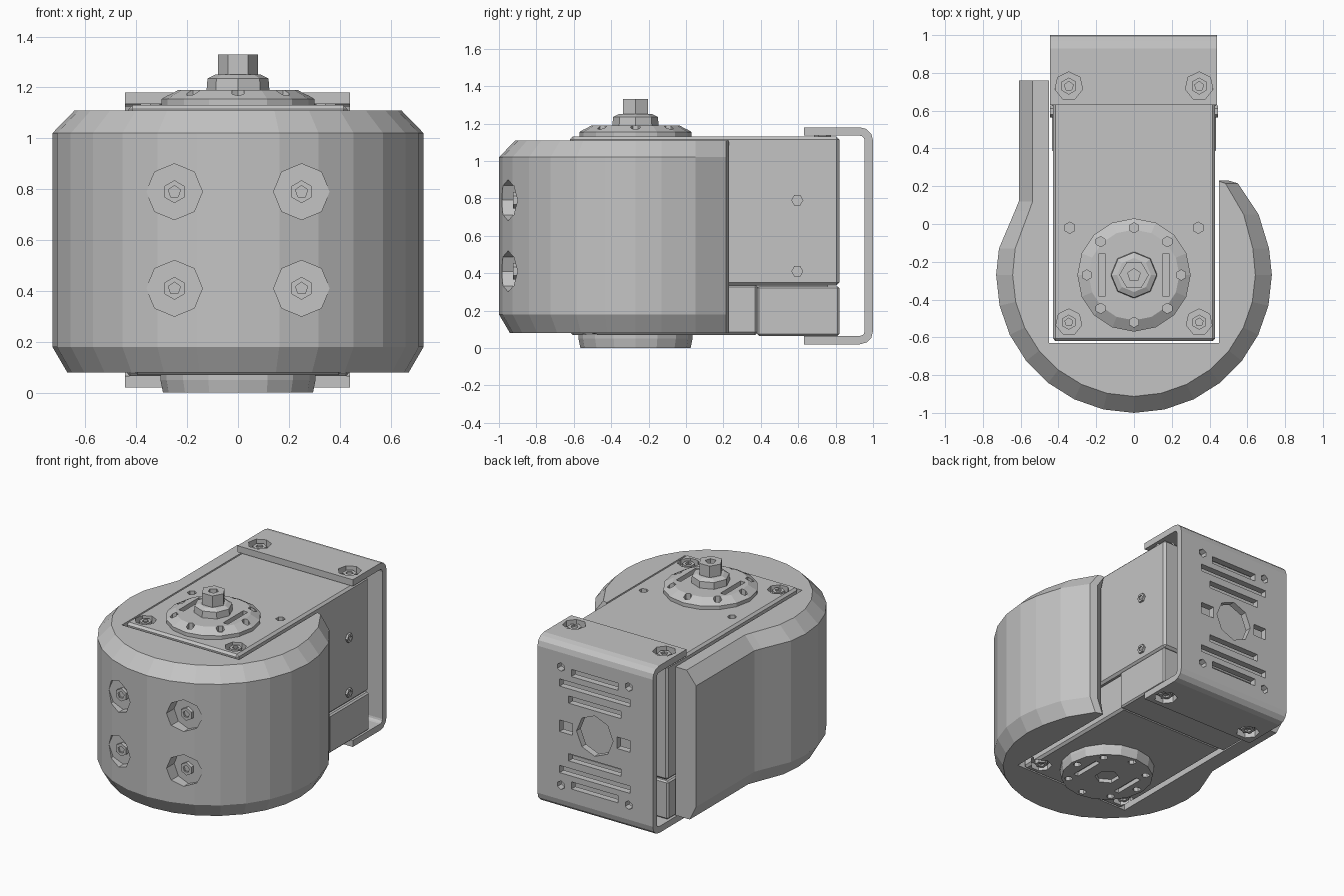
import bpy, bmesh, math
from mathutils import Matrix, Vector

if "Cube" in bpy.data.objects:
    bpy.data.objects.remove(bpy.data.objects["Cube"])

grey = bpy.data.materials.new("grey_plastic")
grey.diffuse_color = (0.55, 0.55, 0.55, 1)
grey.use_nodes = True
grey.node_tree.nodes["Principled BSDF"].inputs["Base Color"].default_value = grey.diffuse_color
AXIS = {'z': Matrix(), 'y': Matrix.Rotation(math.pi / 2, 4, 'X'),
        'x': Matrix.Rotation(math.pi / 2, 4, 'Y')}


def finish(name, bm):
    bmesh.ops.recalc_face_normals(bm, faces=bm.faces)
    me = bpy.data.meshes.new(name)
    bm.to_mesh(me)
    bm.free()
    me.materials.append(grey)
    ob = bpy.data.objects.new(name, me)
    bpy.context.collection.objects.link(ob)
    return ob


def add_box(bm, lo, hi):
    size = [b - a for a, b in zip(lo, hi)]
    mid = [(a + b) / 2 for a, b in zip(lo, hi)]
    return bmesh.ops.create_cube(bm, size=1, matrix=Matrix.Translation(mid) @ Matrix.Diagonal((*size, 1)))


def add_cyl(bm, c, r, h, n=8, axis='z', r2=None):
    bmesh.ops.create_cone(bm, cap_ends=True, segments=n, radius1=r, radius2=r if r2 is None else r2,
                          depth=h, matrix=Matrix.Translation(c) @ AXIS[axis])


def box(name, lo, hi, bevel=0.0):
    bm = bmesh.new()
    add_box(bm, lo, hi)
    if bevel:
        bmesh.ops.bevel(bm, geom=bm.edges[:], offset=bevel, segments=1, affect='EDGES')
    return finish(name, bm)


def loft(name, rings):
    """Closed solid through rings with equal point counts."""
    bm = bmesh.new()
    vs = [[bm.verts.new(p) for p in ring] for ring in rings]
    n = len(vs[0])
    for a, b in zip(vs, vs[1:]):
        for i in range(n):
            j = (i + 1) % n
            bm.faces.new((a[i], a[j], b[j], b[i]))
    bm.faces.new(vs[0][::-1])
    bm.faces.new(vs[-1])
    return finish(name, bm)


def lathe(name, profile, n, cx=0, cy=-0.27):
    rings = [[(cx + r * math.cos(2 * math.pi * i / n), cy + r * math.sin(2 * math.pi * i / n), z)
              for i in range(n)] for r, z in profile]
    return loft(name, rings)


def cut(ob, bm):
    cutter = finish("cutter", bm)
    cutter.hide_render = True
    mod = ob.modifiers.new("cut", 'BOOLEAN')
    mod.operation, mod.solver, mod.object = 'DIFFERENCE', 'EXACT', cutter
    bpy.context.view_layer.objects.active = ob
    bpy.ops.object.modifier_apply(modifier=mod.name)
    bpy.data.objects.remove(cutter)


def screws(name, spots, r, h, n=6, axis='z'):
    """Screw heads with a hexagonal socket."""
    bm, holes = bmesh.new(), bmesh.new()
    for c in spots:
        add_cyl(bm, c, r, h, n, axis)
        off = AXIS[axis] @ Vector((0, 0, h / 2))
        for s in (-1, 1):
            add_cyl(holes, Vector(c) + off * s, r * 0.55, h * 0.5, 5, axis)
    cut(finish(name, bm), holes)


# Rounded outer shell with a short right arm and a long left arm
outline = [(0.3, 0.2), (0.44, 0.2), (0.5, 0.23), (0.55, 0.215), (0.66, 0.05), (0.715, -0.13)]
for i in range(15):
    a = -math.pi * i / 14
    outline.append((0.73 * math.cos(a), -0.27 + 0.73 * math.sin(a)))
outline += [(-0.715, -0.13), (-0.63, 0.07), (-0.61, 0.12), (-0.61, 0.76), (-0.3, 0.76)]
rings = []
for z, k in ((0.08, 0.92), (0.18, 1), (1.02, 1), (1.11, 0.88)):
    rings.append([(x * k, -0.27 + (y + 0.27) * k if y < -0.27 else y, z) for x, y in outline])
shell = loft("outer_shell", rings)
bm = bmesh.new()
add_box(bm, (-0.45, -0.63, -0.5), (0.45, 1.5, 2))
cut(shell, bm)

# Four counterbored mounting holes in the shell front
front = [(x, -1, z) for x in (-0.25, 0.25) for z in (0.41, 0.79)]
bm = bmesh.new()
for c in front:
    add_cyl(bm, (c[0], -1.0, c[2]), 0.11, 0.2, 8, 'y')
cut(shell, bm)
screws("front_screws", [(x, -0.9, z) for x, y, z in front], 0.045, 0.05, 6, 'y')

# Servo case: upper body, narrow lower body and rear foot block
corners = [(x, -0.52) for x in (-0.345, 0.345)]
upper = box("upper_case", (-0.43, -0.62, 0.335), (0.43, 0.82, 1.13), 0.015)
bm = bmesh.new()
for x, y in corners:
    add_cyl(bm, (x, y, 1.13), 0.07, 0.08, 7)
for x in (-0.34, 0.34):
    add_cyl(bm, (x, -0.02, 1.13), 0.03, 0.05, 6)
cut(upper, bm)
lower = box("lower_case", (-0.41, -0.62, 0.07), (0.41, 0.385, 0.34), 0.015)
bm = bmesh.new()
for x, y in corners:
    add_cyl(bm, (x, y, 0.07), 0.07, 0.08, 7)
cut(lower, bm)
box("rear_foot_block", (-0.435, 0.38, 0.065), (0.435, 0.82, 0.33), 0.01)
screws("case_screws", [(x, y, z) for x, y in corners for z in (0.1, 1.1)], 0.04, 0.05)
screws("side_screws", [(s * 0.43, 0.595, z) for s in (-1, 1) for z in (0.41, 0.79)], 0.032, 0.03, 6, 'x')

# Folded rear bracket, a U profile with rounded bends
def u_profile(r, inset):
    zl, zh, pts = 0.02 + inset, 1.18 - inset, [(0.63, 0.02 + inset)]
    for z0, start in ((0.09, -90), (1.11, 0)):
        for i in range(4):
            a = math.radians(start + 30 * i)
            pts.append((0.93 + r * math.cos(a), z0 + r * math.sin(a)))
    return pts + [(0.63, zh)]


prof = u_profile(0.07, 0) + u_profile(0.025, 0.045)[::-1]
bracket = loft("rear_bracket", [[(x, y, z) for y, z in prof] for x in (-0.445, 0.44)])
bm = bmesh.new()
for x in (-0.345, 0.345):
    for z in (0.04, 1.16):
        add_cyl(bm, (x, 0.73, z), 0.075, 0.12, 7)
# Vent slots, centre opening and small bolt holes in the back plate
for s in (-1, 1):
    for dz, w in ((0.2, 0.2), (0.3, 0.27), (0.39, 0.18)):
        z = 0.6 + s * dz
        add_box(bm, (-w, 0.9, z - 0.025), (w, 1.1, z + 0.025))
    for x in (-0.26, 0.26):
        add_cyl(bm, (x, 0.98, 0.6 + s * 0.41), 0.03, 0.2, 6, 'y')
add_cyl(bm, (0, 0.98, 0.6), 0.14, 0.2, 8, 'y')
for s in (-1, 1):
    add_box(bm, (s * 0.22 - 0.05, 0.9, 0.56), (s * 0.22 + 0.05, 1.1, 0.64))
cut(bracket, bm)
screws("bracket_screws", [(x, 0.73, z) for x in (-0.345, 0.345) for z in (0.06, 1.14)], 0.045, 0.05)

# Output horns above and below, with bolt holes and slots
def drill_horn(ob, z):
    bm = bmesh.new()
    for i in range(8):
        a = math.pi * i / 4
        add_cyl(bm, (0.25 * math.cos(a), -0.27 + 0.25 * math.sin(a), z), 0.027, 0.08, 6)
    for s in (-1, 1):
        add_box(bm, (s * 0.17 - 0.018, -0.38, z - 0.03), (s * 0.17 + 0.018, -0.16, z + 0.03))
    cut(ob, bm)


top_horn = lathe("top_horn", [(0.3, 1.1), (0.3, 1.155), (0.24, 1.19)], 16)
drill_horn(top_horn, 1.19)
lathe("horn_hub", [(0.125, 1.17), (0.12, 1.235), (0.09, 1.25)], 8)
shaft = lathe("output_shaft", [(0.078, 1.24), (0.078, 1.33)], 6)
bm = bmesh.new()
add_cyl(bm, (0, -0.27, 1.33), 0.035, 0.08, 5)
cut(shaft, bm)

bottom_horn = lathe("bottom_horn", [(0.295, 0.0), (0.305, 0.05), (0.305, 0.1)], 16)
drill_horn(bottom_horn, 0.0)
bm = bmesh.new()
add_cyl(bm, (0, -0.27, 0.0), 0.08, 0.05, 6)
cut(bottom_horn, bm)
